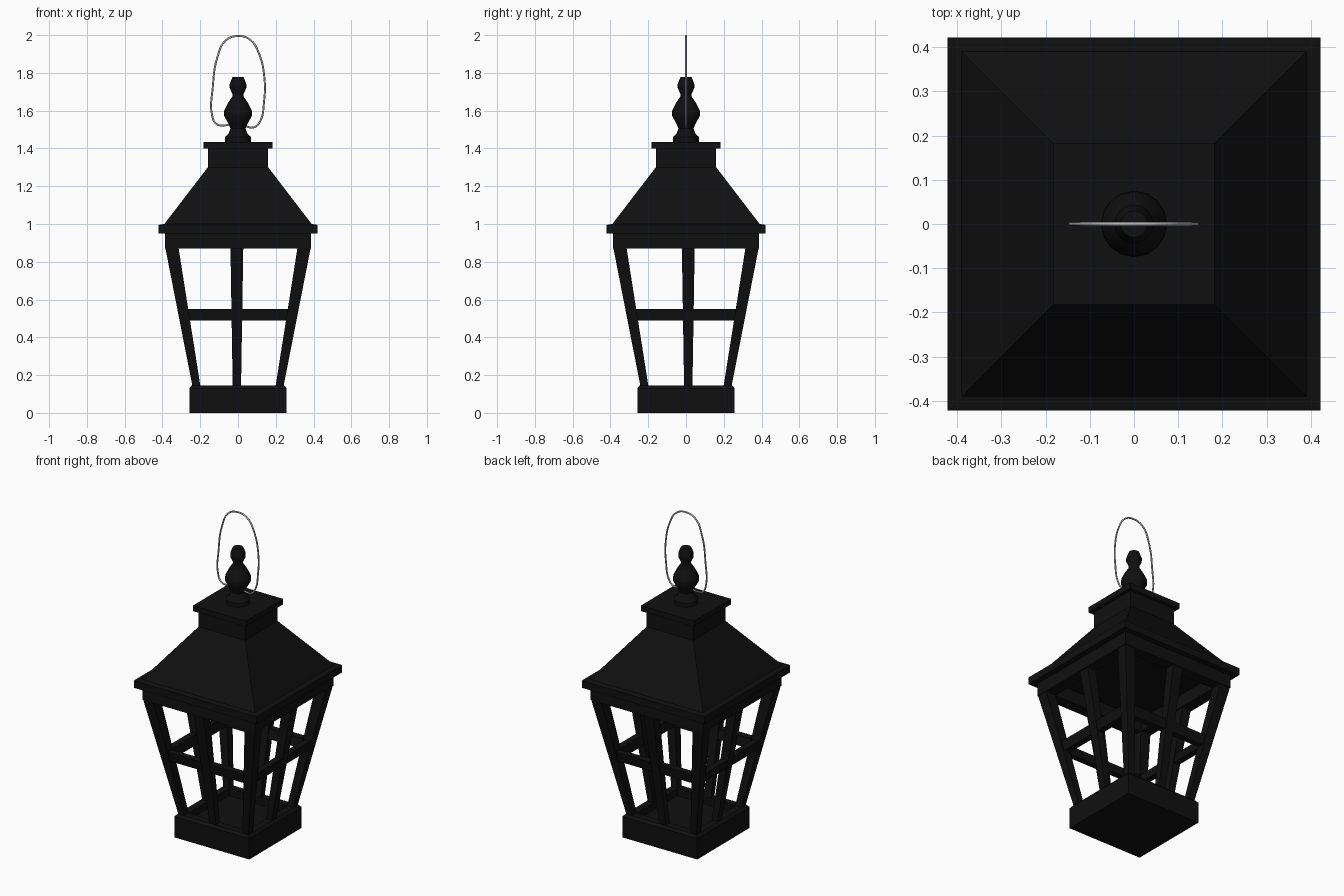
import bpy, bmesh, math
from mathutils import Matrix

cube = bpy.data.objects.get("Cube")
if cube:
    bpy.data.objects.remove(cube, do_unlink=True)


def material(name, value, metallic=0.0):
    m = bpy.data.materials.new(name)
    m.use_nodes = True
    colour = (value, value, value, 1)
    m.diffuse_color = colour
    bsdf = m.node_tree.nodes["Principled BSDF"]
    bsdf.inputs["Base Color"].default_value = colour
    bsdf.inputs["Metallic"].default_value = metallic
    return m


black = material("black_iron", 0.005)
steel = material("grey_steel", 0.45)


def finish(name, bm, mat=black):
    bmesh.ops.recalc_face_normals(bm, faces=bm.faces)
    mesh = bpy.data.meshes.new(name)
    bm.to_mesh(mesh)
    bm.free()
    mesh.materials.append(mat)
    ob = bpy.data.objects.new(name, mesh)
    bpy.context.collection.objects.link(ob)
    return ob


def square_loft(name, profile, closed=False):
    """Stack square rings given as (half width, height)."""
    bm = bmesh.new()
    rings = [[bm.verts.new((sx * h, sy * h, z)) for sx, sy in
              ((-1, -1), (1, -1), (1, 1), (-1, 1))] for h, z in profile]
    pairs = list(zip(rings, rings[1:]))
    if closed:
        pairs.append((rings[-1], rings[0]))
    else:
        bm.faces.new(rings[0])
        bm.faces.new(rings[-1])
    for a, b in pairs:
        for i in range(4):
            j = (i + 1) % 4
            bm.faces.new((a[i], a[j], b[j], b[i]))
    return finish(name, bm)


def bar(name, low, high, z0, z1, turn, shift=0.0):
    """Tapered bar between two rectangles (x0, x1, y0, y1), turned about z."""
    bm = bmesh.new()
    ends = [[bm.verts.new((x + shift, y, z)) for x, y in
             ((r[0], r[2]), (r[1], r[2]), (r[1], r[3]), (r[0], r[3]))]
            for r, z in ((low, z0), (high, z1))]
    for e in ends:
        bm.faces.new(e)
    a, b = ends
    for i in range(4):
        j = (i + 1) % 4
        bm.faces.new((a[i], a[j], b[j], b[i]))
    bmesh.ops.rotate(bm, verts=bm.verts, matrix=Matrix.Rotation(turn * math.pi / 2, 3, 'Z'))
    return finish(name, bm)


# Base tray with a recessed floor
square_loft("base", [(0.258, 0), (0.258, 0.13), (0.245, 0.145), (0.2, 0.145), (0.2, 0.1)])

# Window frame: corner posts, mullions and cross bars on four sides
sides = ("front", "right", "back", "left")
shifts = (-0.006, 0.012, 0.006, -0.012)
for turn, (side, shift) in enumerate(zip(sides, shifts)):
    bar(side + "_corner_post", (-0.24, -0.198, -0.24, -0.198),
        (-0.385, -0.315, -0.385, -0.315), 0.135, 0.875, turn)
    bar(side + "_mullion", (-0.022, 0.022, -0.238, -0.2),
        (-0.034, 0.034, -0.38, -0.32), 0.135, 0.875, turn, shift)
    bar(side + "_cross_bar", (-0.275, 0.275, -0.3, -0.262),
        (-0.285, 0.285, -0.312, -0.272), 0.49, 0.55, turn)

# Upper frame, roof, chimney and cap
square_loft("upper_frame", [(0.387, 0.87), (0.387, 0.955), (0.315, 0.955), (0.315, 0.87)], True)
square_loft("roof", [(0.422, 0.95), (0.422, 0.995), (0.39, 1.0), (0.16, 1.3)])
square_loft("chimney", [(0.16, 1.29), (0.16, 1.405)])
square_loft("cap", [(0.182, 1.4), (0.182, 1.435)])

# Turned finial
profile = [(0, 1.43), (0.07, 1.43), (0.07, 1.46), (0.052, 1.475), (0.04, 1.505),
           (0.05, 1.53), (0.075, 1.575), (0.073, 1.6), (0.053, 1.64), (0.03, 1.675),
           (0.03, 1.69), (0.044, 1.72), (0.044, 1.74), (0.03, 1.777), (0, 1.777)]
bm = bmesh.new()
points = [bm.verts.new((r, 0, z)) for r, z in profile]
edges = [bm.edges.new(p) for p in zip(points, points[1:])]
bmesh.ops.spin(bm, geom=points + edges, cent=(0, 0, 0), axis=(0, 0, 1),
               angle=math.tau, steps=16)
bmesh.ops.remove_doubles(bm, verts=bm.verts, dist=0.0005)
finial = finish("finial", bm)
bpy.context.view_layer.objects.active = finial
finial.select_set(True)
bpy.ops.object.shade_smooth_by_angle(angle=math.radians(35))

# Wire carrying handle
path = [(-0.03, 1.53), (-0.075, 1.522), (-0.115, 1.53), (-0.138, 1.58), (-0.134, 1.72),
        (-0.11, 1.88), (-0.065, 1.972), (0, 1.995), (0.065, 1.975), (0.112, 1.9),
        (0.14, 1.77), (0.138, 1.65), (0.115, 1.54), (0.085, 1.512), (0.03, 1.52)]
curve = bpy.data.curves.new("handle", 'CURVE')
curve.dimensions = '3D'
curve.bevel_depth = 0.005
curve.bevel_resolution = 2
curve.resolution_u = 6
curve.use_fill_caps = True
spline = curve.splines.new('BEZIER')
spline.bezier_points.add(len(path) - 1)
for point, (x, z) in zip(spline.bezier_points, path):
    point.co = (x, 0, z)
    point.handle_left_type = point.handle_right_type = 'AUTO'
curve.materials.append(steel)
bpy.context.collection.objects.link(bpy.data.objects.new("handle", curve))
